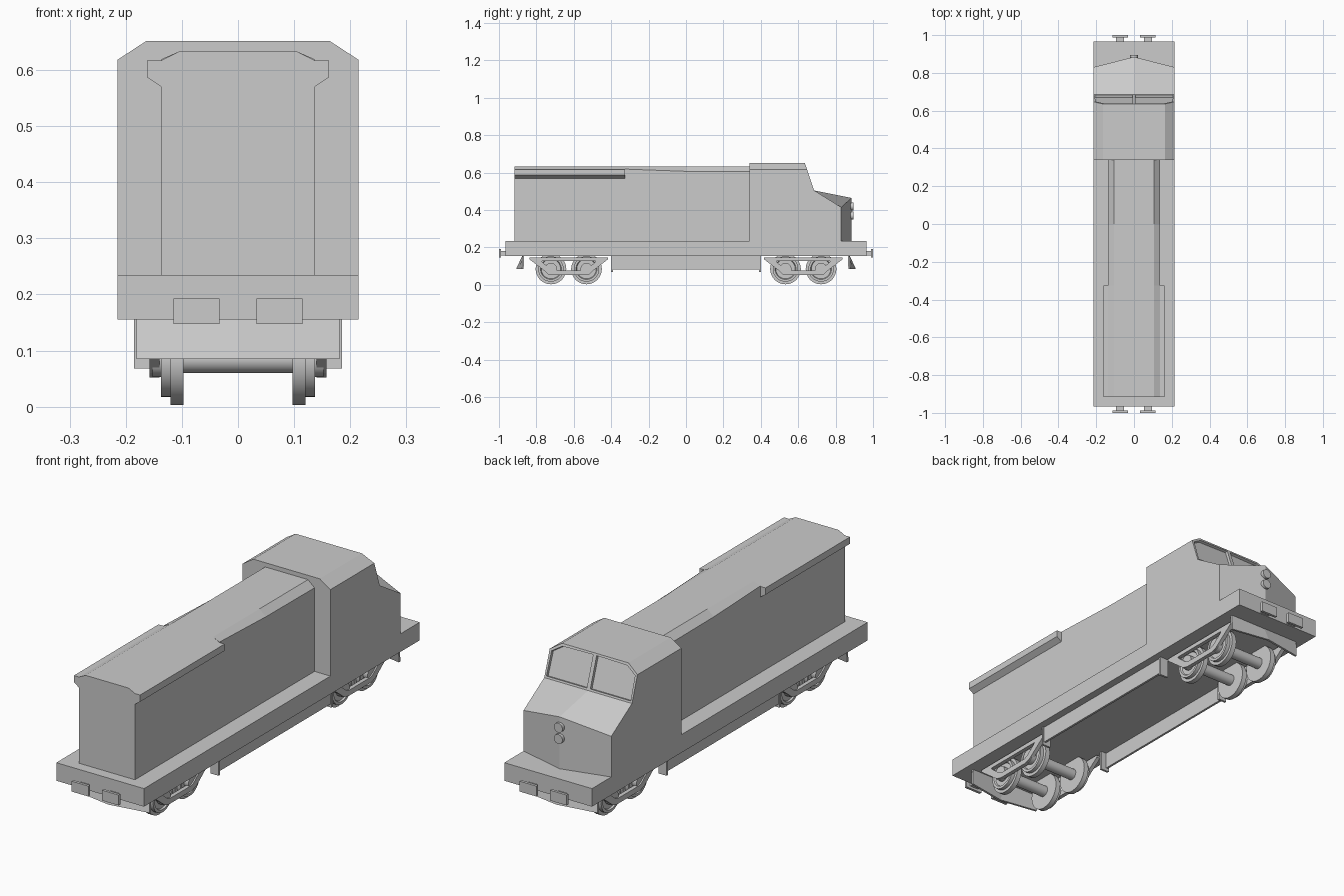
import bpy, bmesh, math
from mathutils import Matrix, Vector

if "Cube" in bpy.data.objects:
    bpy.data.objects.remove(bpy.data.objects["Cube"], do_unlink=True)

GREY = (0.6, 0.6, 0.6, 1)
grey = bpy.data.materials.new("plain grey")
grey.use_nodes = True
grey.diffuse_color = GREY
grey.node_tree.nodes["Principled BSDF"].inputs["Base Color"].default_value = GREY


def finish(name, bm, smooth=False):
    bmesh.ops.recalc_face_normals(bm, faces=bm.faces)
    mesh = bpy.data.meshes.new(name)
    bm.to_mesh(mesh)
    bm.free()
    mesh.materials.append(grey)
    obj = bpy.data.objects.new(name, mesh)
    bpy.context.collection.objects.link(obj)
    if smooth:
        bpy.ops.object.select_all(action="DESELECT")
        obj.select_set(True)
        bpy.context.view_layer.objects.active = obj
        bpy.ops.object.shade_smooth_by_angle(angle=math.radians(35))
    return obj


def box(name, low, high):
    bm = bmesh.new()
    low, high = Vector(low), Vector(high)
    bmesh.ops.create_cube(bm, size=1)
    for v in bm.verts:
        v.co = (low + high) / 2 + v.co * (high - low)
    return finish(name, bm)


def loft(name, rings):
    """Skin closed rings of equal length and cap both ends."""
    bm = bmesh.new()
    rows = [[bm.verts.new(p) for p in ring] for ring in rings]
    n = len(rows[0])
    for a, b in zip(rows, rows[1:]):
        for i in range(n):
            j = (i + 1) % n
            bm.faces.new((a[i], a[j], b[j], b[i]))
    bm.faces.new(rows[0])
    bm.faces.new(rows[-1])
    return finish(name, bm)


def section(half, y):
    """Symmetric cross-section from its +x half."""
    full = half + [(-x, z) for x, z in reversed(half)]
    return [(x, y, z) for x, z in full]


def lathe_x(name, profile, x, y, z, sides=32):
    """Closed solid turned about an x-wise axle; profile is (offset, radius)."""
    bm = bmesh.new()
    rows = []
    for dx, r in profile:
        angles = [math.tau * i / sides for i in range(sides)]
        rows.append([bm.verts.new((x + dx, y + r * math.cos(a), z + r * math.sin(a))) for a in angles])
    for a, b in zip(rows, rows[1:]):
        for i in range(sides):
            j = (i + 1) % sides
            bm.faces.new((a[i], a[j], b[j], b[i]))
    bm.faces.new(rows[0])
    bm.faces.new(rows[-1])
    return finish(name, bm, True)


# Deck
box("deck", (-0.215, -0.965, 0.155), (0.215, 0.965, 0.235))

# Long hood: wide-eaved rear part, then a part with sloping shoulders
eaves = [(0.137, 0.235), (0.137, 0.57), (0.162, 0.587), (0.162, 0.617), (0.137, 0.617), (0.105, 0.633)]
loft("hood_with_eaves", [section(eaves, y) for y in (-0.917, -0.325)])
shoulders = ((-0.325, 0.619), (0, 0.607), (0.345, 0.605))
loft("hood_front", [section([(0.137, 0.235), (0.137, z), (0.105, 0.633)], y) for y, z in shoulders])

# Cab and nose: one half, windscreen pane inset, then mirrored
W, ROOF = 0.215, 0.652
points = [(0, .34, .235), (W, .34, .235), (W, .34, .618), (.163, .34, ROOF), (0, .34, ROOF),
          (0, .635, ROOF), (.163, .635, ROOF), (W, .647, .618), (W, .685, .505), (0, .685, .505),
          (W, .83, .415), (W, .83, .235), (0, .885, .235), (0, .885, .465)]
bm = bmesh.new()
v = [bm.verts.new(p) for p in points]
pane = None
for ids in ((0, 1, 2, 3, 4), (4, 3, 6, 5), (3, 2, 7, 6), (1, 11, 10, 8, 7, 2),
            (9, 8, 7, 6, 5), (9, 8, 10, 13), (13, 10, 11, 12), (0, 12, 11, 1)):
    face = bm.faces.new([v[i] for i in ids])
    if ids[0] == 9 and len(ids) == 5:
        pane = face
bmesh.ops.recalc_face_normals(bm, faces=bm.faces)
pane.normal_update()
if pane.normal.y < 0:
    bmesh.ops.reverse_faces(bm, faces=bm.faces)
bmesh.ops.inset_individual(bm, faces=[pane], thickness=0.012, depth=0)
bmesh.ops.inset_individual(bm, faces=[pane], thickness=0.001, depth=-0.012)
cab = finish("cab", bm)
mirror = cab.modifiers.new("mirror", "MIRROR")
mirror.use_clip = True

# Headlights on the nose
for i, z in enumerate((0.42, 0.37)):
    bm = bmesh.new()
    bmesh.ops.create_cone(bm, cap_ends=True, segments=24, radius1=0.021, radius2=0.021, depth=0.03,
                          matrix=Matrix.Translation((0, 0.88, z)) @ Matrix.Rotation(math.pi / 2, 4, "X"))
    finish(f"headlight_{i + 1}", bm, True)

# Buffers and wedge-shaped pilots at both ends
for end, s in (("front", -1), ("back", 1)):
    for side, m in (("right", -1), ("left", 1)):
        x = m * 0.074
        box(f"{end}_{side}_buffer_stem", (x - 0.022, min(s * 0.96, s * 0.99), 0.158),
            (x + 0.022, max(s * 0.96, s * 0.99), 0.182))
        box(f"{end}_{side}_buffer_plate", (x - 0.041, min(s * 0.988, s), 0.147),
            (x + 0.041, max(s * 0.988, s), 0.193))
    loft(f"{end}_pilot", [[(x, s * 0.865, 0.157), (x, s * 0.875, 0.157), (x, s * y, 0.085),
                           (x, s * (y - 0.01), 0.085)]
                          for x, y in ((-0.181, 0.878), (0, 0.908), (0.181, 0.878))])

# Side skirts between the bogies with end tabs
for side, m in (("right", -1), ("left", 1)):
    x0, x1 = sorted((m * 0.17, m * 0.18))
    box(f"{side}_skirt", (x0, -0.39, 0.082), (x1, 0.39, 0.157))
    x0, x1 = sorted((m * 0.145, m * 0.185))
    for end, s in (("front", -1), ("back", 1)):
        box(f"{side}_{end}_skirt_tab", (x0, s * 0.395 - 0.005, 0.068), (x1, s * 0.395 + 0.005, 0.157))

# Bogies: wheels, axles and open side frames
AXLE_Z = 0.085
wheel = [(0.097, 0.03), (0.097, 0.082), (0.12, 0.082), (0.12, 0.068), (0.137, 0.068),
         (0.137, 0.056), (0.13, 0.052), (0.13, 0.03)]
outer = [(-0.21, 0.147), (-0.21, 0.137), (-0.11, 0.06), (-0.08, 0.052),
         (0.08, 0.052), (0.11, 0.06), (0.21, 0.137), (0.21, 0.147)]
inner = [(-0.145, 0.128), (-0.14, 0.12), (-0.092, 0.082), (-0.075, 0.076),
         (0.075, 0.076), (0.092, 0.082), (0.14, 0.12), (0.145, 0.128)]
for end, s in (("front", -1), ("back", 1)):
    centre = s * 0.627
    for i, y in enumerate((centre - 0.095, centre + 0.095)):
        lathe_x(f"{end}_axle_{i + 1}", [(-0.13, 0.025), (0.13, 0.025)], 0, y, AXLE_Z)
        for side, m in (("right", -1), ("left", 1)):
            lathe_x(f"{end}_{side}_wheel_{i + 1}", [(m * dx, r) for dx, r in wheel], 0, y, AXLE_Z)
            lathe_x(f"{end}_{side}_axlebox_{i + 1}", [(m * 0.125, 0.032), (m * 0.152, 0.032)], 0, y, AXLE_Z)
    for side, m in (("right", -1), ("left", 1)):
        bm = bmesh.new()
        a, b = [[bm.verts.new((m * 0.149, centre + y, z)) for y, z in loop] for loop in (outer, inner)]
        for j in range(len(a)):
            k = (j + 1) % len(a)
            bm.faces.new((a[j], a[k], b[k], b[j]))
        frame = finish(f"{end}_{side}_bogie_frame", bm)
        solid = frame.modifiers.new("thickness", "SOLIDIFY")
        solid.thickness = 0.018
        solid.offset = 0
